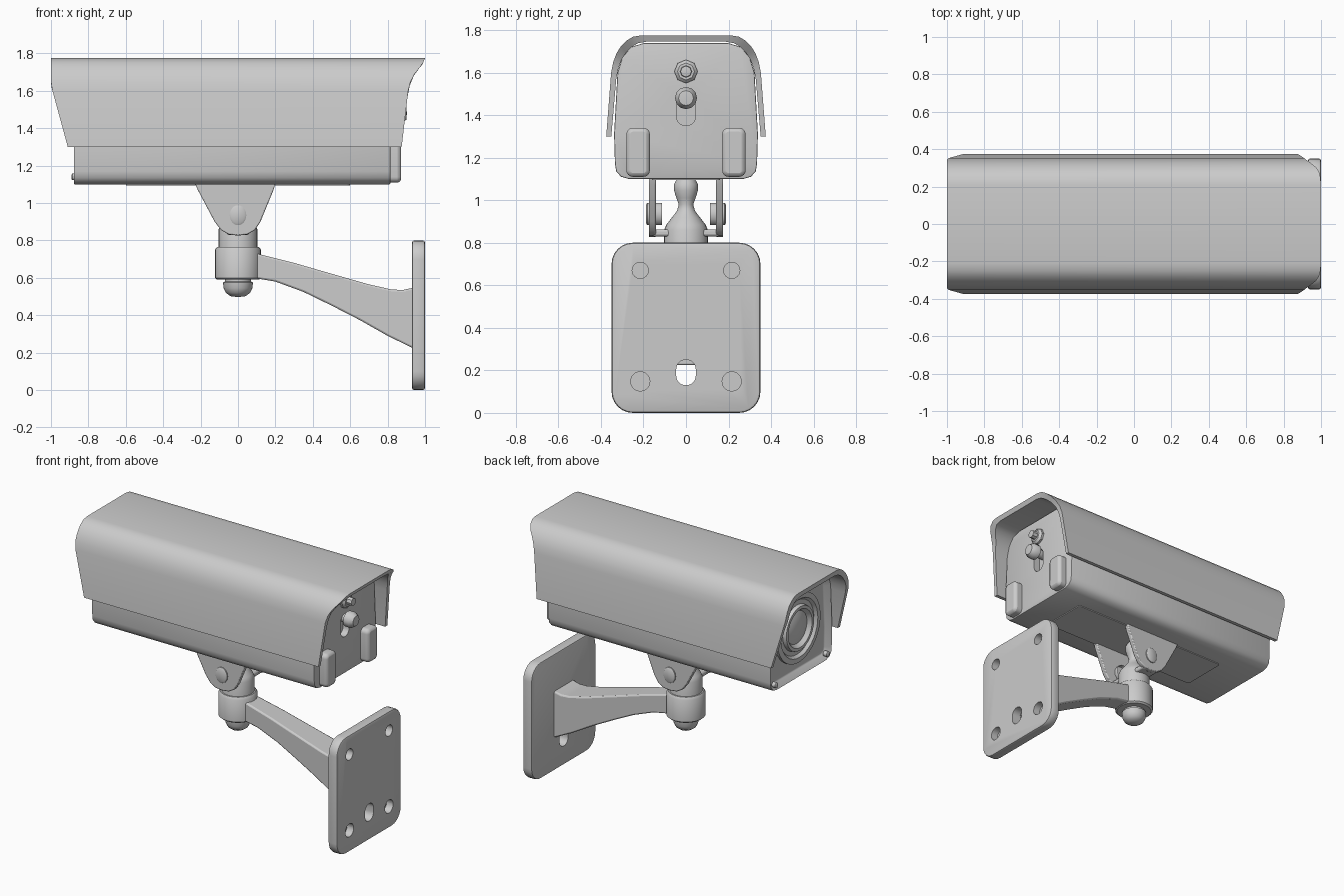
import bpy, bmesh, math
from mathutils import Vector, Matrix

if "Cube" in bpy.data.objects:
    bpy.data.objects.remove(bpy.data.objects["Cube"], do_unlink=True)

grey = bpy.data.materials.new("light_grey")
grey.use_nodes = True
grey.diffuse_color = (0.6, 0.6, 0.6, 1)
grey.node_tree.nodes["Principled BSDF"].inputs["Base Color"].default_value = (0.6, 0.6, 0.6, 1)
parts = []


def finish(bm, name, bevel=0):
    bmesh.ops.recalc_face_normals(bm, faces=bm.faces)
    mesh = bpy.data.meshes.new(name)
    bm.to_mesh(mesh)
    bm.free()
    mesh.materials.append(grey)
    ob = bpy.data.objects.new(name, mesh)
    bpy.context.collection.objects.link(ob)
    if bevel:
        mod = ob.modifiers.new("bevel", "BEVEL")
        mod.width, mod.segments, mod.limit_method = bevel, 2, "ANGLE"
        mod.angle_limit = math.radians(40)
    parts.append(ob)
    return ob


def prism_bm(outline, axis, lo, hi):
    """Extrude an outline: (y, z) points along x, or (x, z) points along y."""
    bm = bmesh.new()
    put = (lambda p, t: (t, p[0], p[1])) if axis == "x" else (lambda p, t: (p[0], t, p[1]))
    a, b = ([bm.verts.new(put(p, t)) for p in outline] for t in (lo, hi))
    n = len(outline)
    bm.faces.new(a)
    bm.faces.new(b)
    for i in range(n):
        j = (i + 1) % n
        bm.faces.new((a[i], a[j], b[j], b[i]))
    bmesh.ops.recalc_face_normals(bm, faces=bm.faces)
    return bm


def prism(name, outline, axis, lo, hi, bevel=0):
    return finish(prism_bm(outline, axis, lo, hi), name, bevel)


def lathe(name, profile, centre=(0, 0, 0), axis=(0, 0, 1), segs=28, stretch=1):
    """Turn (radius, height) points about an axis."""
    bm = bmesh.new()
    vs = [bm.verts.new((r, 0, h)) for r, h in profile]
    es = [bm.edges.new(e) for e in zip(vs, vs[1:])]
    bmesh.ops.spin(bm, geom=vs + es, cent=(0, 0, 0), axis=(0, 0, 1),
                   angle=math.tau, steps=segs, use_duplicate=False)
    bmesh.ops.remove_doubles(bm, verts=bm.verts, dist=1e-4)
    turn = Vector((0, 0, 1)).rotation_difference(Vector(axis)).to_matrix().to_4x4()
    bm.transform(Matrix.Translation(centre) @ Matrix.Diagonal((1, 1, stretch, 1)) @ turn)
    return finish(bm, name)


def rounded(cy, cz, w, h, r, steps=6):
    pts = []
    for k, (sy, sz) in enumerate(((1, 1), (-1, 1), (-1, -1), (1, -1))):
        for i in range(steps + 1):
            a = math.pi / 2 * (k + i / steps)
            pts.append((cy + sy * (w / 2 - r) + r * math.cos(a),
                        cz + sz * (h / 2 - r) + r * math.sin(a)))
    return pts


def mirrored(half):
    """Close a right-hand half outline that runs from bottom to top."""
    return half + [(-y, z) for y, z in reversed(half)]


def cut(ob, cutter):
    mod = ob.modifiers.new("cut", "BOOLEAN")
    mod.object, mod.solver = cutter, "EXACT"
    bpy.context.view_layer.objects.active = ob
    for m in [m.name for m in ob.modifiers]:
        bpy.ops.object.modifier_apply(modifier=m)
    parts.remove(cutter)
    bpy.data.objects.remove(cutter, do_unlink=True)


def interp(table, t):
    for (a, u), (b, v) in zip(table, table[1:]):
        if t <= b:
            return u + (v - u) * max(0, t - a) / (b - a)
    return table[-1][1]


# Hood: an open shell whose two ends are cut back towards the bottom
half = [(0.375, 1.30), (0.352, 1.6), (0.342, 1.65), (0.327, 1.69),
        (0.305, 1.725), (0.28, 1.75), (0.25, 1.768), (0.21, 1.775)]
outer = mirrored(half)
inner = mirrored([(y - 0.024, z - (0.03 if i else 0)) for i, (y, z) in enumerate(half)])
front_cut = [(1.3, -0.91), (1.63, -1.0), (1.78, -1.0)]
rear_cut = [(1.3, 0.875), (1.6, 0.91), (1.66, 0.925), (1.7, 0.95), (1.74, 0.985), (1.775, 1.0)]
bm = bmesh.new()
rings = [[bm.verts.new((interp(c, z), y, z)) for y, z in prof]
         for prof, c in ((outer, front_cut), (outer, rear_cut), (inner, rear_cut), (inner, front_cut))]
for a, b in zip(rings, rings[1:] + rings[:1]):
    for i in range(len(outer) - 1):
        bm.faces.new((a[i], a[i + 1], b[i + 1], b[i]))
for i in (0, -1):
    bm.faces.new([r[i] for r in rings])
finish(bm, "hood")

# Housing with a recessed front panel and a slot in the rear
section = mirrored([(0.27, 1.1), (0.305, 1.11), (0.328, 1.135), (0.334, 1.17), (0.338, 1.31),
                    (0.322, 1.6), (0.3, 1.67), (0.26, 1.72), (0.2, 1.738)])
bm = prism_bm(section, "x", -0.88, 0.815)
front = min(bm.faces, key=lambda f: f.calc_center_median().x)
bmesh.ops.inset_region(bm, faces=[front], thickness=0.035)
bmesh.ops.translate(bm, verts=front.verts, vec=(0.04, 0, 0))
housing = finish(bm, "housing", 0.006)
cut(housing, prism("slot_cutter", rounded(0, 1.43, 0.09, 0.16, 0.044), "x", 0.77, 0.9))
prism("housing_floor_plate", rounded(0, 0, 1.2, 0.32, 0.02), "x", 0, 0.008).matrix_world = (
    Matrix.Translation((0, 0, 1.094)) @ Matrix(((0, 1, 0, 0), (0, 0, 1, 0), (1, 0, 0, 0), (0, 0, 0, 1))))

# Lens and window rings on the front
lathe("lens", [(0.235, -0.01), (0.235, 0.02), (0.2, 0.024), (0.185, 0.005), (0.155, 0.005),
               (0.15, 0.03), (0.13, 0.03), (0.11, 0.004), (0.08, 0.015), (0.04, 0.022), (0, 0.024)],
      (-0.84, 0, 1.42), (-1, 0, 0), 36)
for y, z in ((0.28, 1.14), (-0.28, 1.14), (0.25, 1.69), (-0.25, 1.69)):
    lathe("front_screw", [(0.018, -0.02), (0.018, 0.006), (0.012, 0.01), (0, 0.01)],
          (-0.88, y, z), (-1, 0, 0), 12)

# Rear knobs and corner clips
lathe("rear_upper_nut", [(0.055, -0.01), (0.055, 0.015), (0.04, 0.03), (0.028, 0.03),
                         (0.026, 0.065), (0, 0.07)], (0.815, 0, 1.605), (1, 0, 0), 8)
lathe("rear_lower_knob", [(0.03, -0.045), (0.03, 0.02), (0.052, 0.022), (0.052, 0.06),
                          (0.035, 0.085), (0, 0.088)], (0.815, 0, 1.48), (1, 0, 0), 12)
for s in (-1, 1):
    prism("rear_clip", rounded(s * 0.225, 1.225, 0.11, 0.23, 0.03), "x", 0.78, 0.872, 0.018)

# Yoke under the housing
cheek = [(-0.23, 1.105), (-0.215, 1.07), (-0.125, 0.9), (-0.09, 0.855), (-0.05, 0.832), (0, 0.826),
         (0.05, 0.832), (0.09, 0.855), (0.12, 0.9), (0.19, 1.07), (0.2, 1.105)]
for s in (-1, 1):
    prism("yoke_cheek", cheek, "y", *sorted((s * 0.142, s * 0.175)), 0.006)
    lathe("yoke_bolt", [(0.045, -0.06), (0.045, 0.01), (0.036, 0.016), (0, 0.016)],
          (0, s * 0.172, 0.935 - 0.935 * 1.2), (0, s, 0), 14, 1.2).location.z = 0.935 * 1.2
prism("yoke_floor", [(-0.16, 0.83), (0.16, 0.83), (0.16, 0.862), (-0.16, 0.862)],
      "x", -0.06, 0.06, 0.01)

# Swivel post, collar and retaining bolt
lathe("ball_post", [(0, 0.7), (0.103, 0.7), (0.103, 0.86), (0.092, 0.885), (0.065, 0.92), (0.042, 0.95),
                    (0.034, 0.98), (0.045, 1.01), (0.056, 1.045), (0.056, 1.075), (0.045, 1.095), (0, 1.103)])
lathe("collar", [(0, 0.59), (0.112, 0.59), (0.123, 0.6), (0.123, 0.75), (0.112, 0.766), (0, 0.766)])
lathe("retaining_bolt", [(0, 0.497), (0.04, 0.502), (0.065, 0.52), (0.077, 0.545),
                         (0.08, 0.575), (0.07, 0.58), (0.07, 0.6), (0, 0.6)])

# Arm, widening towards the wall
arm = [(0.05, 0.745), (0.12, 0.725), (0.3, 0.68), (0.5, 0.622), (0.7, 0.565), (0.82, 0.538),
       (0.88, 0.535), (0.94, 0.548), (0.94, 0.222), (0.8, 0.29), (0.65, 0.375), (0.5, 0.452),
       (0.35, 0.525), (0.2, 0.58), (0.05, 0.605)]
bm = prism_bm(arm, "y", -1, 1)
for v in bm.verts:
    v.co.y *= 0.06 + 0.05 * v.co.x
finish(bm, "arm", 0.01)

# Wall plate: four blind screw holes and one through hole
plate = prism("wall_plate", rounded(0, 0.4, 0.7, 0.8, 0.1), "x", 0.93, 1.0, 0.012)
for y in (-0.215, 0.215):
    for z, r in ((0.67, 0.038), (0.148, 0.045)):
        cut(plate, prism("hole_cutter", rounded(y, z, 2 * r, 2 * r, r * 0.99), "x", 0.95, 1.1))
cut(plate, prism("hole_cutter", rounded(0, 0.19, 0.092, 0.12, 0.045), "x", 0.8, 1.1))

# Smooth shading with sharp edges
bpy.ops.object.select_all(action="DESELECT")
for ob in parts:
    ob.select_set(True)
bpy.context.view_layer.objects.active = parts[0]
bpy.ops.object.shade_smooth_by_angle(angle=math.radians(35))
